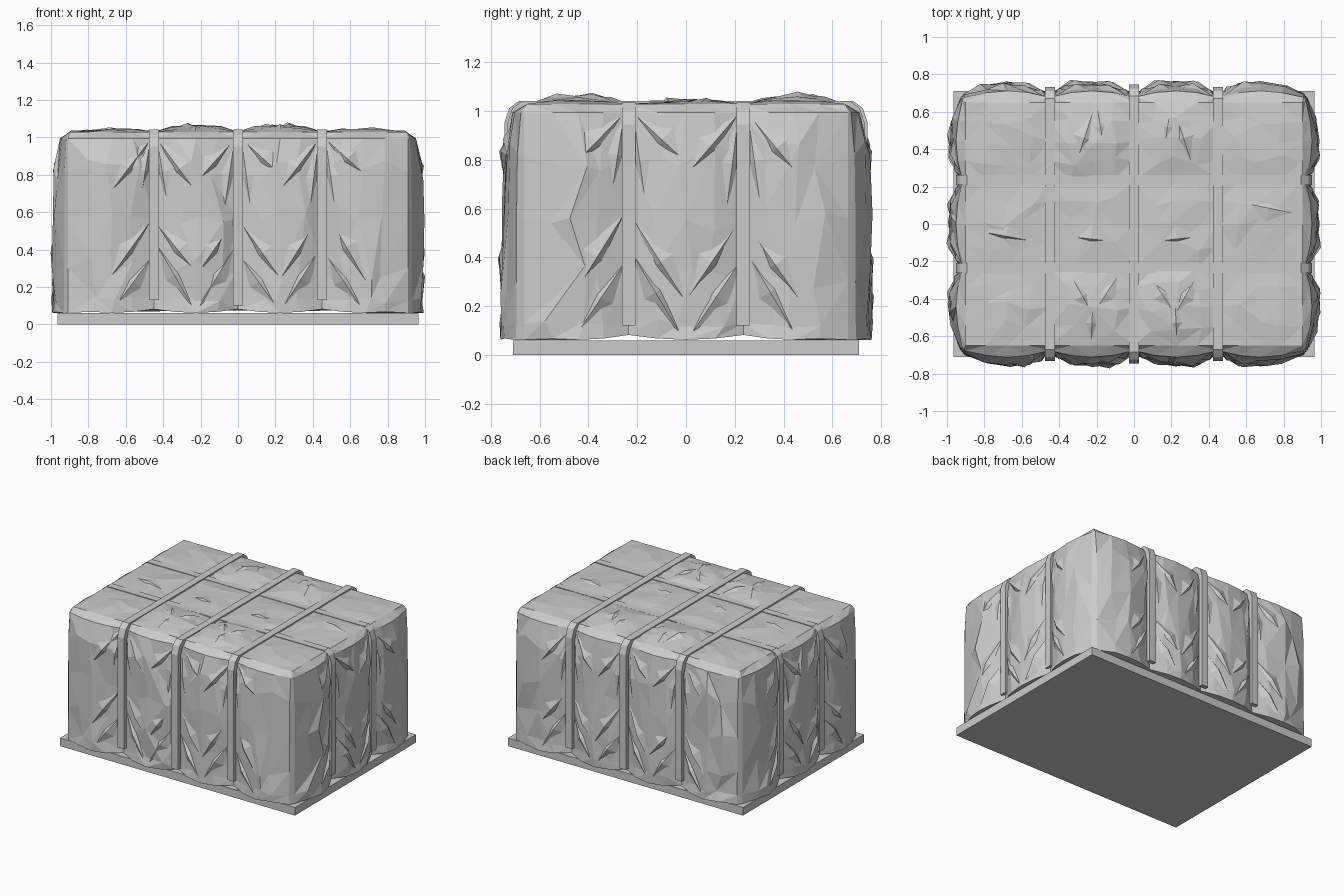
import bpy, bmesh, math, random
from mathutils import Vector
from mathutils.bvhtree import BVHTree

random.seed(4)
cube = bpy.data.objects.get("Cube")
if cube:
    bpy.data.objects.remove(cube, do_unlink=True)

grey = bpy.data.materials.new("canvas grey")
grey.use_nodes = True
grey.diffuse_color = (0.6, 0.6, 0.6, 1)
grey.node_tree.nodes["Principled BSDF"].inputs["Base Color"].default_value = (0.6, 0.6, 0.6, 1)

HX, HY, TOP = 0.9, 0.65, 1.03
STRAP_X, STRAP_Y = (-0.45, 0, 0.45), (-0.235, 0.235)


def finish(bm, name):
    bmesh.ops.recalc_face_normals(bm, faces=bm.faces)
    mesh = bpy.data.meshes.new(name)
    bm.to_mesh(mesh)
    bm.free()
    mesh.materials.append(grey)
    obj = bpy.data.objects.new(name, mesh)
    bpy.context.collection.objects.link(obj)


# Pallet board
bm = bmesh.new()
bmesh.ops.create_cube(bm, size=1)
bmesh.ops.scale(bm, verts=bm.verts, vec=(1.93, 1.42, 0.06))
bmesh.ops.translate(bm, verts=bm.verts, vec=(0, 0, 0.03))
finish(bm, "pallet_board")


# Cloth puffs out between the straps and is pinched at them
def puff(u, pins):
    for a, b in zip(pins, pins[1:]):
        if a < u < b:
            return math.sin(math.pi * (u - a) / (b - a)) ** 0.9
    return 0


def columns(pins, n):
    return [a + (b - a) * i / n for a, b in zip(pins, pins[1:]) for i in range(n)] + [pins[-1]]


PX, PY = (-HX, *STRAP_X, HX), (-HY, *STRAP_Y, HY)
XS, YS = columns(PX, 4), columns(PY, 4)
NX, NY = len(XS) - 1, len(YS) - 1


def jitter(a):
    return random.uniform(-a, a)


# Tarp: a puffed top grid with crumpled walls hanging from its rim
bm = bmesh.new()
top = {}
for i, x in enumerate(XS):
    for j, y in enumerate(YS):
        p = puff(x, PX) * puff(y, PY)
        high = 0.035 if abs(x) < 0.45 and abs(y) > 0.235 else 0.015
        k = 0 if p < 0.01 else 1
        top[i, j] = bm.verts.new((x + k * jitter(0.03), y + k * jitter(0.03),
                                  TOP + high * p + k * jitter(0.006)))


def quad(a, b, c, d):
    if random.random() < 0.5:
        a, b, c, d = b, c, d, a
    for tri in ((a, b, c), (a, c, d)):
        if len(set(tri)) == 3:
            bm.faces.new(tri)


for i in range(NX):
    for j in range(NY):
        quad(top[i, j], top[i + 1, j], top[i + 1, j + 1], top[i, j + 1])

# Rim order, each corner listed once per wall so that it becomes a chamfer
loop = [(i, 0, "y") for i in range(NX + 1)] + [(NX, j, "x") for j in range(NY + 1)]
loop += [(NX - i, NY, "y") for i in range(NX + 1)] + [(0, NY - j, "x") for j in range(NY + 1)]
ring = [top[i, j] for i, j, wall in loop]
LEVELS = ((0.995, 0.6), (0.82, 0.92), (0.56, 1), (0.3, 1), (0.13, 1.02), (0.062, 1.08))
for z, grow in LEVELS:
    new = []
    for i, j, wall in loop:
        x, y = XS[i], YS[j]
        sx, sy = math.copysign(1, x), math.copysign(1, y)
        corner = i in (0, NX) and j in (0, NY)
        p = puff(y, PY) if wall == "x" else puff(x, PX)
        loose = p > 0.01 and 0.1 < z < 0.95
        n, slide, lift = (jitter(0.012), jitter(0.04), jitter(0.07 if z > 0.2 else 0.02)) if loose else (0, 0, 0)
        if z < 0.1 and not corner:
            lift = 0.02 * (1 - p)
        if wall == "x":
            x += sx * ((0.03 + 0.056 * p) * grow + n)
            y += slide + sy * 0.015 * corner
        else:
            y += sy * ((0.045 + 0.058 * p) * grow + n)
            x += slide + sx * 0.008 * corner
        new.append(bm.verts.new((x, y, z + lift)))
    for k in range(len(loop)):
        m = (k + 1) % len(loop)
        quad(ring[k], new[k], new[m], ring[m])
    ring = new
bm.faces.new(ring)
bmesh.ops.recalc_face_normals(bm, faces=bm.faces)
tree = BVHTree.FromBMesh(bm)
finish(bm, "tarp")

# Folds: lopsided ridges on the cloth, a broad gentle face beside a steep one
folds = bmesh.new()


def on_cloth(n, u, v):
    n = Vector(n)
    start = Vector((u, v, 2)) if n.z else n * 2 + Vector((-n.y * u, n.x * u, v))
    return tree.ray_cast(start, -n)[0]


def fold(n, u0, v0, u1, v1, broad, steep=0.025, height=0.022, along=0.5):
    a, b = Vector((u0, v0)), Vector((u1, v1))
    mid = a.lerp(b, along)
    d = (b - a).normalized()
    w = Vector((-d.y, d.x))
    far = mid + w * broad
    near = mid - w * math.copysign(steep, broad)
    pts = [on_cloth(n, *q) for q in (a, far, b, near, mid)]
    if None in pts:
        return
    sink = Vector(n) * 0.003
    base = [folds.verts.new(q - sink) for q in pts[:4]]
    ridge = folds.verts.new(pts[4] + Vector(n) * height)
    for k in range(4):
        folds.faces.new((base[k], base[(k + 1) % 4], ridge))
    folds.faces.new(base[::-1])


for n, straps in (((0, -1, 0), STRAP_X), ((0, 1, 0), STRAP_X),
                  ((1, 0, 0), STRAP_Y), ((-1, 0, 0), STRAP_Y)):
    for u in straps:
        for s in (-1, 1):
            fold(n, u + s * 0.01, 1.0, u + s * 0.22, 0.76 + jitter(0.05), s * 0.07, along=0.6)
            fold(n, u + s * 0.02, 0.98, u + s * 0.07, 0.62 + jitter(0.06), s * 0.05, height=0.015)
            fold(n, u + s * 0.01, 0.56 + jitter(0.06), u + s * 0.25, 0.22 + jitter(0.03), s * 0.07)
            fold(n, u + s * 0.01, 0.4 + jitter(0.04), u + s * 0.21, 0.09, s * -0.06)
TOPSIDE = (0, 0, 1)
for s in (-1, 1):
    fold(TOPSIDE, s * 0.2, 0.66, s * 0.33, 0.26, s * 0.08, 0.03, 0.016)
    fold(TOPSIDE, s * 0.2, 0.64, s * 0.16, 0.4, s * 0.04, 0.03, 0.012)
    fold(TOPSIDE, s * 0.34, -0.27, s * 0.21, -0.5, s * 0.06, 0.03, 0.016)
    fold(TOPSIDE, s * 0.08, -0.27, s * 0.22, -0.48, s * -0.06, 0.03, 0.016)
    fold(TOPSIDE, s * 0.22, -0.42, s * 0.23, -0.64, s * 0.04, 0.03, 0.014)
    fold(TOPSIDE, s * 0.14, -0.09, s * 0.32, -0.07, s * 0.1, 0.015, 0.012)
fold(TOPSIDE, 0.55, 0.12, 0.89, 0.05, -0.1, 0.03, 0.012)
fold(TOPSIDE, -0.82, -0.04, -0.55, -0.09, 0.1, 0.015, 0.012)
finish(folds, "cloth_folds")


# Straps: a flat band bent over the load
def strap(name, along_y, centre, reach, height, foot, width=0.054, thick=0.03):
    def outline(r, h):
        half = [(r, foot), (r, h - 0.09), (r - 0.02, h - 0.03), (r - 0.06, h)]
        return half + [(-a, z) for a, z in reversed(half)]

    bm = bmesh.new()
    outer, inner = outline(reach, height), outline(reach - thick, height - thick)
    rows = []
    for profile, s in ((outer, -0.5), (outer, 0.5), (inner, 0.5), (inner, -0.5)):
        c = centre + s * width
        rows.append([bm.verts.new((c, a, z) if along_y else (a, c, z)) for a, z in profile])
    for r in range(4):
        p, q = rows[r], rows[(r + 1) % 4]
        for k in range(len(p) - 1):
            bm.faces.new((p[k], p[k + 1], q[k + 1], q[k]))
    for end in (0, -1):
        bm.faces.new([row[end] for row in rows])
    finish(bm, name)


for name, x in zip(("right", "middle", "left"), STRAP_X):
    reach, foot = (0.745, 0.1) if x == 0 else (0.732, 0.13)
    strap("cross_strap_" + name, True, x, reach, 1.042, foot)
for name, y in zip(("front", "back"), STRAP_Y):
    strap("long_strap_" + name, False, y, 0.953, 1.036, 0.12)
